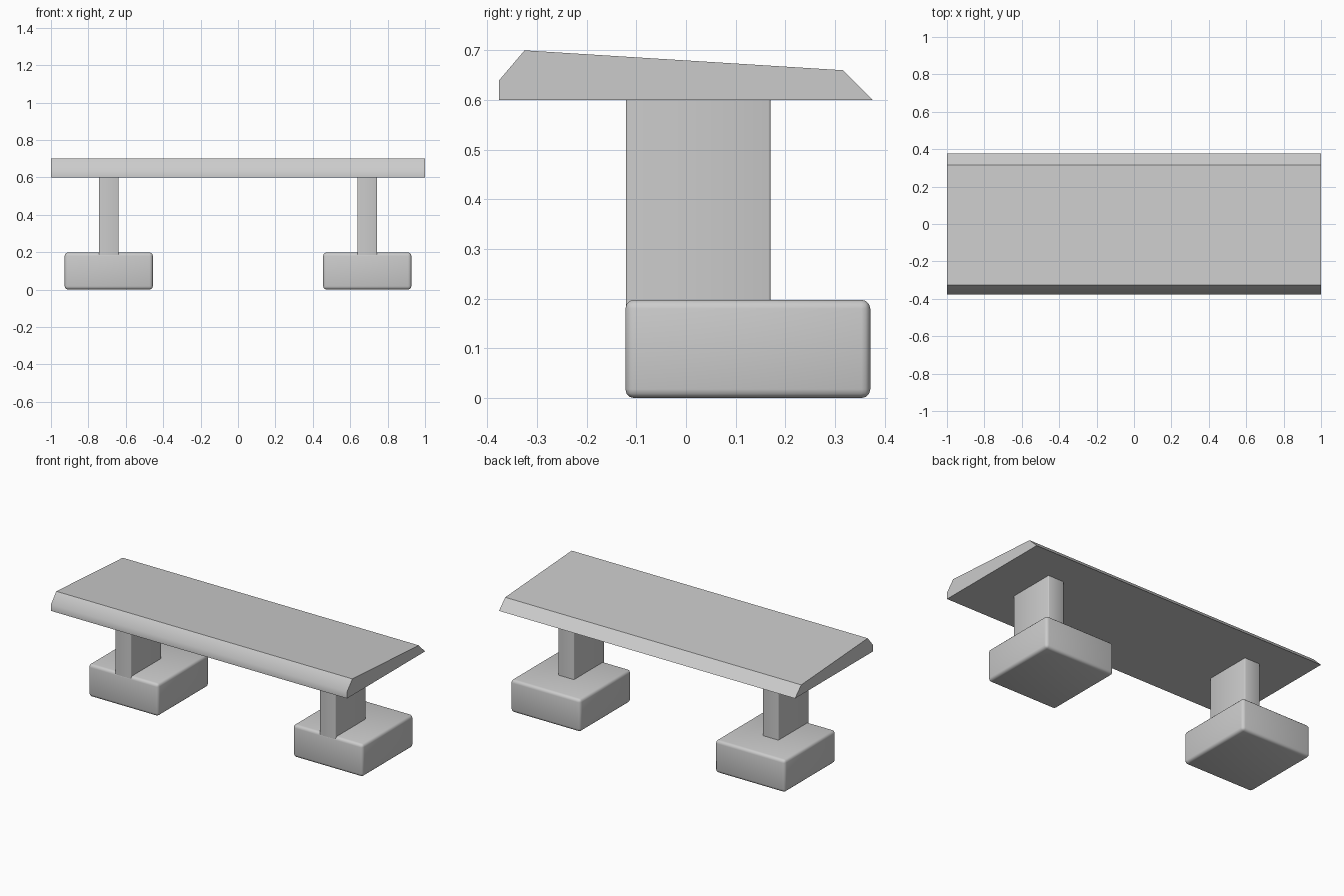
import bpy
import bmesh
from mathutils import Matrix, Vector

cube = bpy.data.objects.get("Cube")
if cube:
    bpy.data.objects.remove(cube, do_unlink=True)

# Single stone colour
stone = bpy.data.materials.new("grey stone")
stone.use_nodes = True
colour = (0.6, 0.6, 0.6, 1)
stone.diffuse_color = colour
stone.node_tree.nodes["Principled BSDF"].inputs["Base Color"].default_value = colour


def finish(name, bm):
    bmesh.ops.recalc_face_normals(bm, faces=bm.faces)
    mesh = bpy.data.meshes.new(name)
    bm.to_mesh(mesh)
    bm.free()
    mesh.materials.append(stone)
    obj = bpy.data.objects.new(name, mesh)
    bpy.context.collection.objects.link(obj)
    return obj


def rounded_block(name, low, high, radius, segments, vertical_only=False):
    """Softly bevelled, smooth shaded box between two corners."""
    low, high = Vector(low), Vector(high)
    bm = bmesh.new()
    bmesh.ops.create_cube(bm, size=1, matrix=Matrix.Translation((low + high) / 2)
                          @ Matrix.Diagonal((high - low).to_4d()))
    edges = [e for e in bm.edges
             if not vertical_only or abs(e.verts[0].co.z - e.verts[1].co.z) > 0.01]
    bmesh.ops.bevel(bm, geom=edges, offset=radius, segments=segments,
                    profile=0.5, affect="EDGES")
    for face in bm.faces:
        face.smooth = not vertical_only or abs(face.normal.z) < 0.5
    return finish(name, bm)


# Seat: sloping profile extruded along the bench
profile = [(-0.376, 0.6), (-0.376, 0.64), (-0.325, 0.7), (0.316, 0.66), (0.376, 0.6)]
bm = bmesh.new()
end = bm.faces.new([bm.verts.new((-1, y, z)) for y, z in profile])
side = bmesh.ops.extrude_face_region(bm, geom=[end])
bmesh.ops.translate(bm, vec=(2, 0, 0),
                    verts=[v for v in side["geom"] if isinstance(v, bmesh.types.BMVert)])
bm.normal_update()
# Only the two faces of the front lip are shaded as one curve
for face in bm.faces:
    face.smooth = face.calc_center_median().y < -0.34
finish("seat", bm)

# Legs and footings, one pair on each side
for label, sign in (("left", 1), ("right", -1)):
    x = sign * 0.691
    rounded_block(label + "_leg", (x - 0.053, -0.121, 0.15), (x + 0.053, 0.17, 0.605),
                  0.004, 2, vertical_only=True)
    rounded_block(label + "_footing", (x - 0.236, -0.122, 0), (x + 0.236, 0.371, 0.198),
                  0.018, 3)
